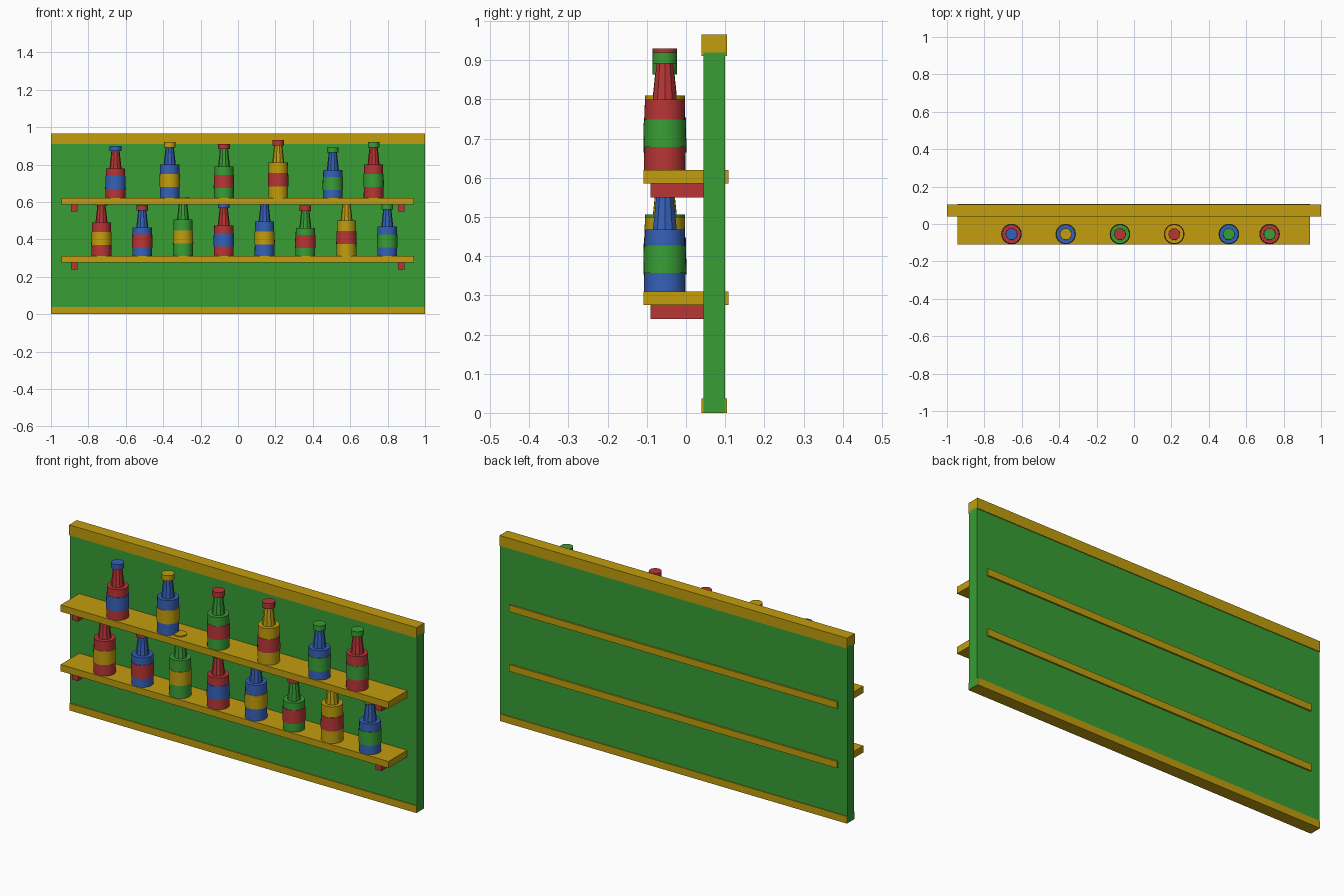
import bpy, bmesh, math

if "Cube" in bpy.data.objects:
    bpy.data.objects.remove(bpy.data.objects["Cube"])


def material(name, rgb):
    m = bpy.data.materials.new(name)
    m.diffuse_color = (*rgb, 1)
    m.use_nodes = True
    m.node_tree.nodes["Principled BSDF"].inputs["Base Color"].default_value = m.diffuse_color
    return m


RED = material("red paint", (0.48, 0.036, 0.036))
BLUE = material("blue paint", (0.036, 0.12, 0.48))
GREEN = material("green paint", (0.04, 0.34, 0.036))
YELLOW = material("yellow paint", (0.54, 0.34, 0.004))


def finish(name, bm, mats):
    bmesh.ops.recalc_face_normals(bm, faces=bm.faces)
    mesh = bpy.data.meshes.new(name)
    bm.to_mesh(mesh)
    bm.free()
    for m in mats:
        mesh.materials.append(m)
    ob = bpy.data.objects.new(name, mesh)
    bpy.context.collection.objects.link(ob)
    return ob


def box(name, x, y, z, mat):
    """Box from (min, max) ranges on each axis."""
    bm = bmesh.new()
    bmesh.ops.create_cube(bm, size=1)
    for v in bm.verts:
        v.co = [r[0] if c < 0 else r[1] for c, r in zip(v.co, (x, y, z))]
    return finish(name, bm, [mat])


def tapered(bm, x, y, z0, z1, r0, r1, sides, slot):
    """Capped cylinder or cone section added to a bottle."""
    n = len(bm.faces)
    rings = [[bm.verts.new((x + r * math.cos(math.tau * i / sides),
                            y + r * math.sin(math.tau * i / sides), z))
              for i in range(sides)] for z, r in ((z0, r0), (z1, r1))]
    for i in range(sides):
        j = (i + 1) % sides
        bm.faces.new((rings[0][i], rings[0][j], rings[1][j], rings[1][i]))
    for ring in rings:
        bm.faces.new(ring)
    bm.faces.ensure_lookup_table()
    for f in bm.faces[n:]:
        f.material_index = slot
        f.smooth = sides > 12 and len(f.verts) == 4
    # keep the rims crisp
    for ring in rings:
        for i in range(sides):
            bm.edges.get((ring[i - 1], ring[i])).smooth = False


def bottle(name, x, base, height, glass, accent):
    y, shoulder = -0.054, base + height - 0.12
    bm = bmesh.new()
    tapered(bm, x, y, base, shoulder, 0.053, 0.051, 24, 0)              # body
    mid = base + (height - 0.12) * 0.52
    tapered(bm, x, y, mid - 0.035, mid + 0.035, 0.055, 0.0535, 24, 1)   # label
    tapered(bm, x, y, shoulder, base + height - 0.028, 0.032, 0.022, 10, 0)  # neck
    tapered(bm, x, y, base + height - 0.028, base + height, 0.031, 0.031, 16, 1)  # cap
    finish(name, bm, [glass, accent])


# Back board with top and bottom trim
box("back_board", (-1, 1), (0.045, 0.1), (0.001, 0.92), GREEN)
box("top_trim", (-1, 1), (0.04, 0.104), (0.911, 0.965), YELLOW)
box("bottom_trim", (-0.999, 0.999), (0.04, 0.104), (0, 0.037), YELLOW)

# Shelves pass through the board, with a bracket under each end
for level, top in (("lower", 0.31), ("upper", 0.62)):
    box(level + "_shelf", (-0.945, 0.942), (-0.109, 0.108), (top - 0.035, top), YELLOW)
    for side, x in (("left", -0.875), ("right", 0.872)):
        box(f"{level}_{side}_bracket", (x - 0.017, x + 0.017), (-0.09, 0.05),
            (top - 0.071, top - 0.035), RED)

# Bottles: x position, height, glass colour, label and cap colour
upper = [(-0.655, 0.28, RED, BLUE), (-0.365, 0.30, BLUE, YELLOW),
         (-0.075, 0.29, GREEN, RED), (0.215, 0.31, YELLOW, RED),
         (0.507, 0.272, BLUE, GREEN), (0.725, 0.30, RED, GREEN)]
lower = [(-0.73, 0.30, RED, YELLOW), (-0.512, 0.273, BLUE, RED),
         (-0.294, 0.316, GREEN, YELLOW), (-0.076, 0.285, RED, BLUE),
         (0.142, 0.305, BLUE, YELLOW), (0.36, 0.27, GREEN, RED),
         (0.58, 0.31, YELLOW, RED), (0.798, 0.278, BLUE, GREEN)]
for level, base, row in (("upper", 0.62, upper), ("lower", 0.31, lower)):
    for i, (x, h, glass, accent) in enumerate(row, 1):
        bottle(f"{level}_bottle_{i}", x, base, h, glass, accent)
